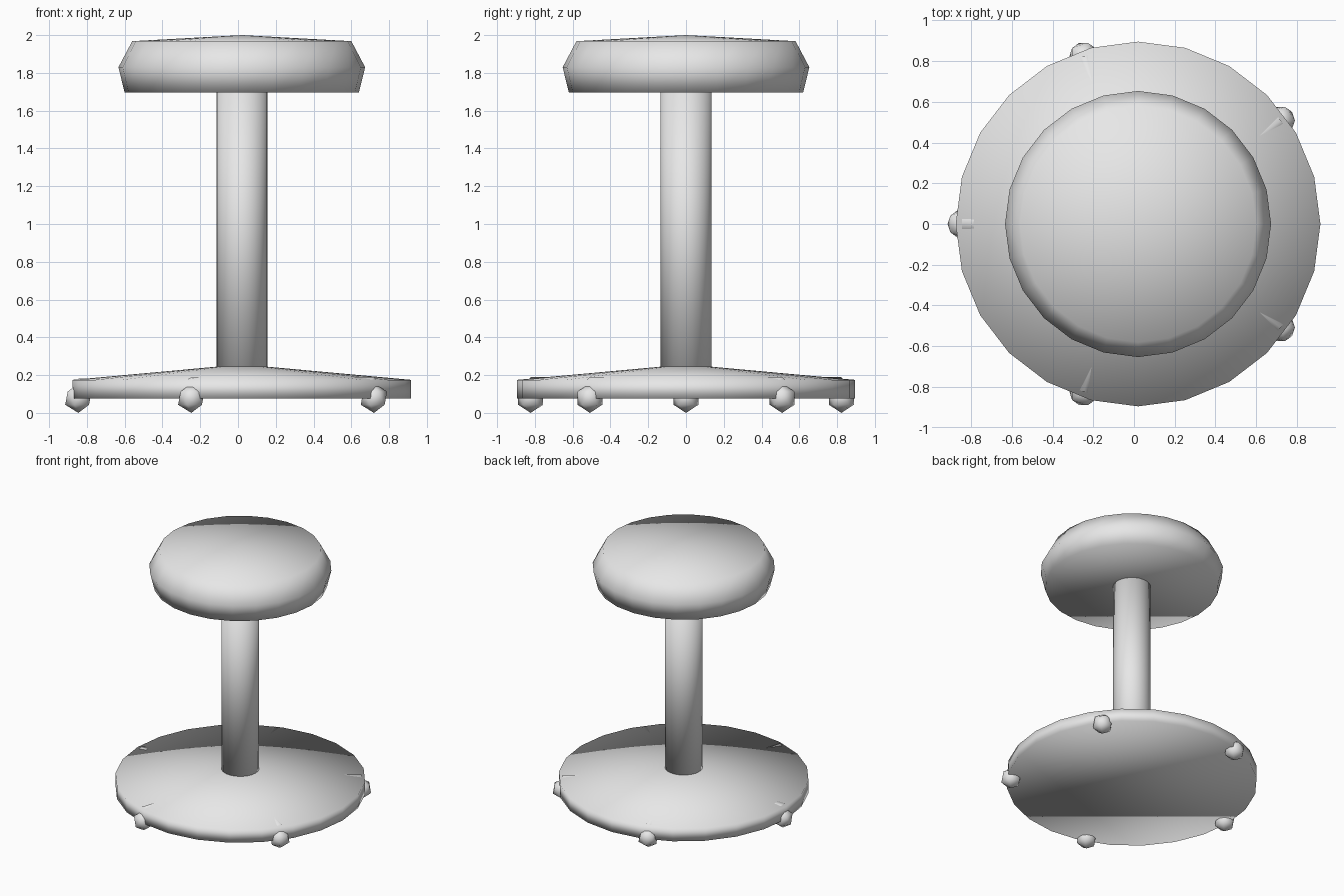
import bpy, bmesh, math
from mathutils import Matrix, Vector

if "Cube" in bpy.data.objects:
    bpy.data.objects.remove(bpy.data.objects["Cube"])

SIDES = 24
AXIS_X = 0.02      # the stool's axis, offset by the single caster on the right
CASTERS = 5
CASTER_REACH = 0.865

grey = bpy.data.materials.new("light_grey")
grey.use_nodes = True
grey.diffuse_color = (0.8, 0.8, 0.8, 1)
grey.node_tree.nodes["Principled BSDF"].inputs["Base Color"].default_value = (0.8, 0.8, 0.8, 1)


def finish(bm, name):
    bmesh.ops.recalc_face_normals(bm, faces=bm.faces)
    for face in bm.faces:
        face.smooth = True
    mesh = bpy.data.meshes.new(name)
    bm.to_mesh(mesh)
    bm.free()
    mesh.materials.append(grey)
    obj = bpy.data.objects.new(name, mesh)
    bpy.context.collection.objects.link(obj)
    return obj


def lathe(name, profile, apex=None):
    """Stack rings of (radius, z); flat cap below, cone to apex or flat cap above."""
    bm = bmesh.new()
    rings = []
    for radius, z in profile:
        angles = [math.tau * i / SIDES for i in range(SIDES)]
        rings.append([bm.verts.new((AXIS_X + radius * math.cos(a), radius * math.sin(a), z))
                      for a in angles])
    for low, high in zip(rings, rings[1:]):
        for i in range(SIDES):
            j = (i + 1) % SIDES
            bm.faces.new((low[i], low[j], high[j], high[i]))
    bm.faces.new(rings[0][::-1])
    if apex is None:
        bm.faces.new(rings[-1])
    else:
        tip = bm.verts.new((AXIS_X, 0, apex))
        for i in range(SIDES):
            bm.faces.new((rings[-1][i], rings[-1][(i + 1) % SIDES], tip))
    return finish(bm, name)


# Seat, column and base
lathe("seat", [(0.62, 1.695), (0.653, 1.83), (0.58, 1.968)], apex=2.0)
lathe("column", [(0.135, 0.15), (0.135, 1.72)])
lathe("base", [(0.895, 0.075), (0.895, 0.175)], apex=0.257)

# Casters, each with a spoke that just breaks through the top of the base
for n in range(CASTERS):
    angle = math.pi + math.tau * n / CASTERS
    turn = Matrix.Translation((AXIS_X, 0, 0)) @ Matrix.Rotation(angle, 4, "Z")

    bm = bmesh.new()
    place = turn @ Matrix.Translation((CASTER_REACH, 0, 0.078)) @ Matrix.Rotation(math.pi, 4, "Z")
    bmesh.ops.create_icosphere(bm, subdivisions=1, radius=0.078, matrix=place)
    finish(bm, f"caster_{n + 1}")

    bm = bmesh.new()
    roll = math.radians(30) if n == 0 else 0
    start = 0.1
    place = (turn @ Matrix.Translation(((start + CASTER_REACH) / 2, 0, 0.144))
             @ Matrix.Rotation(math.pi / 2, 4, "Y") @ Matrix.Rotation(roll + math.pi / 2, 4, "Z"))
    bmesh.ops.create_cone(bm, cap_ends=True, segments=6, radius1=0.045, radius2=0.045,
                          depth=CASTER_REACH - start, matrix=place)
    finish(bm, f"spoke_{n + 1}")
